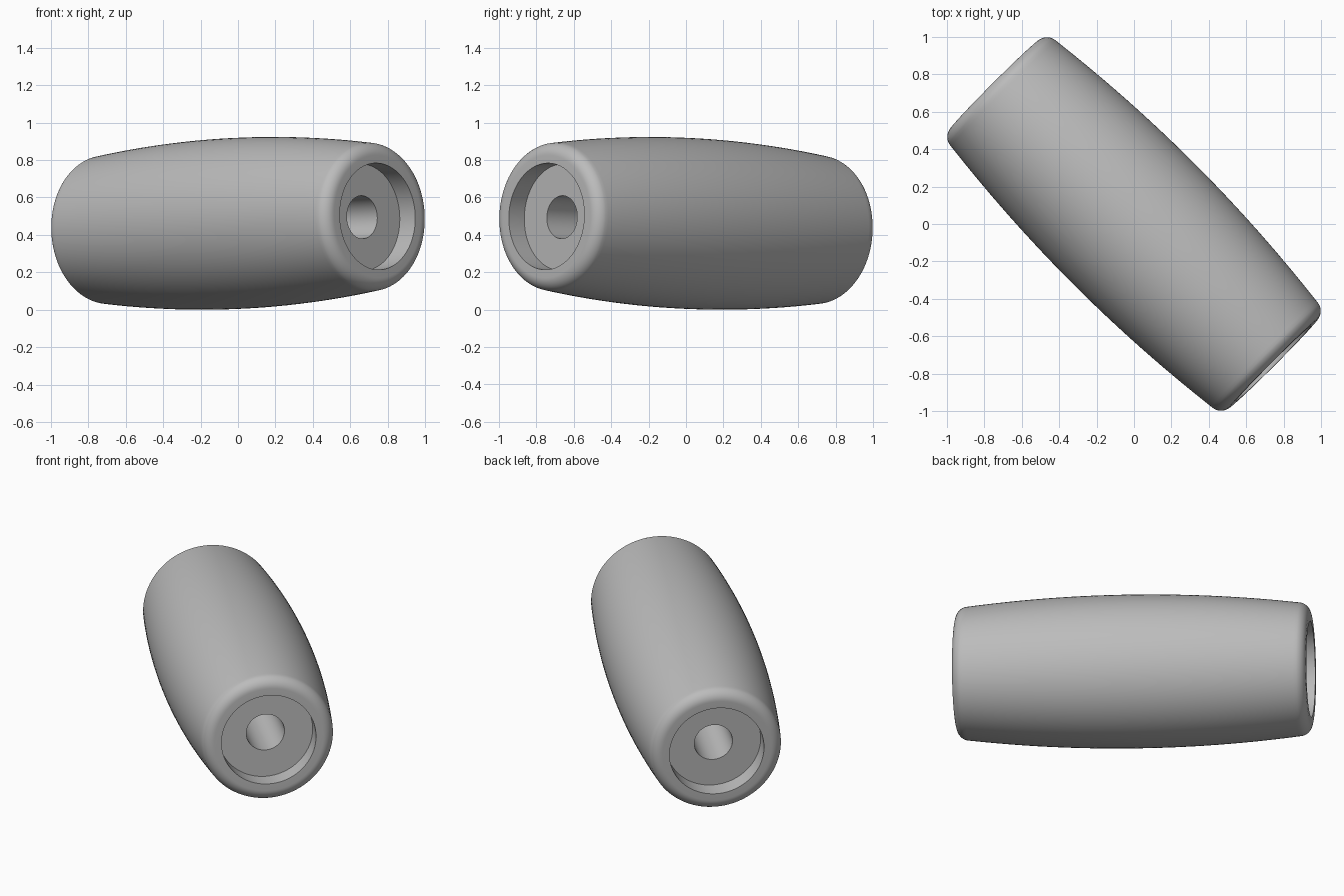
import bpy, bmesh, math
from mathutils import Vector

if "Cube" in bpy.data.objects:
    bpy.data.objects.remove(bpy.data.objects["Cube"])

SEGS = 96
END, FILLET, R_MID, R_END = 1.055, 0.07, 0.457, 0.398
SOCKET_R, SOCKET_DEPTH, BORE_R = 0.285, 0.117, 0.115

# Half profile (distance along axis, radius), from the middle outwards
half = []
u_edge = END - FILLET
for i in range(13):                       # bulging side
    u = u_edge * i / 12
    half.append((u, R_MID - (R_MID - R_END) * (u / u_edge) ** 2))
a0 = math.radians(83)
for i in range(1, 11):                    # rounded rim
    a = a0 * (1 - i / 10)
    half.append((u_edge + FILLET * math.cos(a), R_END - FILLET + FILLET * math.sin(a)))
half += [(END, SOCKET_R),                 # stepped socket and bore
         (END - SOCKET_DEPTH, SOCKET_R),
         (END - SOCKET_DEPTH, BORE_R)]
# Mirror for the other end; closing the loop makes the through bore
profile = half + [(-u, r) for u, r in reversed(half[1:])]

bm = bmesh.new()
rings = []
for u, r in profile:
    rings.append([bm.verts.new((u, r * math.cos(2 * math.pi * k / SEGS),
                                r * math.sin(2 * math.pi * k / SEGS))) for k in range(SEGS)])
for i, ring in enumerate(rings):
    nxt = rings[(i + 1) % len(rings)]
    for k in range(SEGS):
        m = (k + 1) % SEGS
        bm.faces.new((ring[k], ring[m], nxt[m], nxt[k]))
bmesh.ops.recalc_face_normals(bm, faces=bm.faces)

mesh = bpy.data.meshes.new("barrel_grip")
bm.to_mesh(mesh)
bm.free()
grip = bpy.data.objects.new("barrel_grip", mesh)
bpy.context.collection.objects.link(grip)

# Lay it diagonally, front-right end slightly raised
axis = Vector((math.cos(math.radians(45)), -math.sin(math.radians(45)), math.tan(math.radians(2))))
mesh.transform(axis.to_track_quat('X', 'Z').to_matrix().to_4x4())
low = min(v.co.z for v in mesh.vertices)
for v in mesh.vertices:
    v.co.z -= low

mat = bpy.data.materials.new("plain grey")
mat.diffuse_color = (0.5, 0.5, 0.5, 1)
mat.use_nodes = True
mat.node_tree.nodes["Principled BSDF"].inputs["Base Color"].default_value = mat.diffuse_color
mesh.materials.append(mat)

bpy.context.view_layer.objects.active = grip
grip.select_set(True)
bpy.ops.object.shade_smooth_by_angle(angle=math.radians(35))
